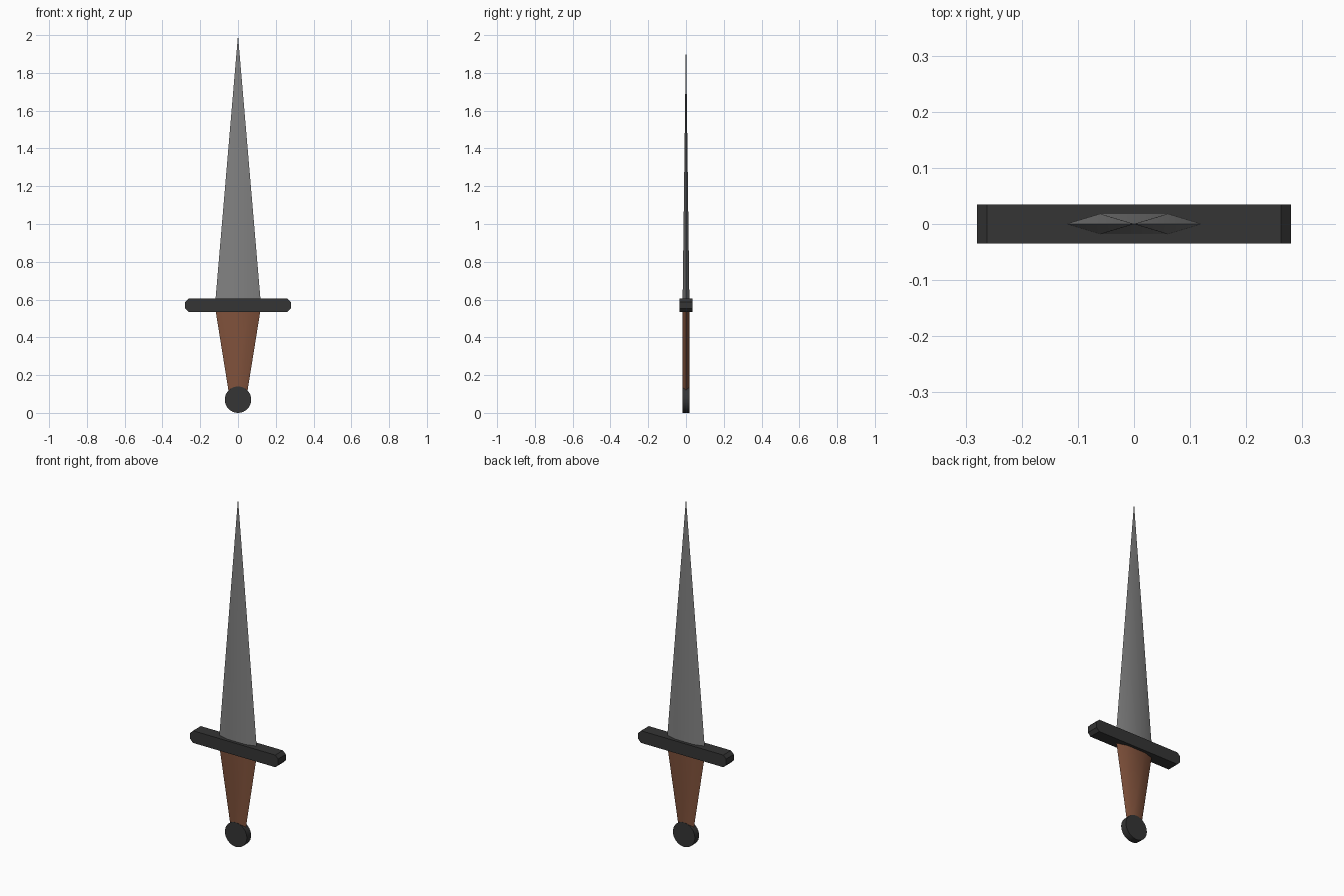
import bpy, bmesh, math

if "Cube" in bpy.data.objects:
    bpy.data.objects.remove(bpy.data.objects["Cube"])


def material(name, rgb):
    m = bpy.data.materials.new(name)
    m.diffuse_color = (*rgb, 1)
    m.use_nodes = True
    m.node_tree.nodes["Principled BSDF"].inputs["Base Color"].default_value = m.diffuse_color
    return m


def finish(bm, name, mat, angle=30):
    bmesh.ops.recalc_face_normals(bm, faces=bm.faces)
    mesh = bpy.data.meshes.new(name)
    bm.to_mesh(mesh)
    bm.free()
    mesh.materials.append(mat)
    obj = bpy.data.objects.new(name, mesh)
    bpy.context.collection.objects.link(obj)
    bpy.ops.object.select_all(action='DESELECT')
    obj.select_set(True)
    bpy.context.view_layer.objects.active = obj
    bpy.ops.object.shade_smooth_by_angle(angle=math.radians(angle))
    return obj


def hex_ring(bm, half_w, half_t, z):
    """Flattened hexagon: sharp edges at +-x, two flats at +-y."""
    pts = [(1, 0), (.5, 1), (-.5, 1), (-1, 0), (-.5, -1), (.5, -1)]
    return [bm.verts.new((x * half_w, y * half_t, z)) for x, y in pts]


def bridge(bm, a, b):
    for i in range(len(a)):
        j = (i + 1) % len(a)
        bm.faces.new((a[i], a[j], b[j], b[i]))


def slab(name, outline, half_t, mat, angle=30):
    """Extrude an x-z outline along y."""
    bm = bmesh.new()
    front = [bm.verts.new((x, -half_t, z)) for x, z in outline]
    back = [bm.verts.new((x, half_t, z)) for x, z in outline]
    bridge(bm, front, back)
    bm.faces.new(front)
    bm.faces.new(back)
    return finish(bm, name, mat, angle)


steel = material("steel", (0.22, 0.22, 0.22))
dark = material("dark_metal", (0.035, 0.035, 0.035))
leather = material("brown_grip", (0.22, 0.085, 0.045))

# Blade: hexagonal base tapering to a point
bm = bmesh.new()
base = hex_ring(bm, 0.12, 0.018, 0.59)
tip = bm.verts.new((0, 0, 2.0))
for i in range(6):
    bm.faces.new((base[i], base[(i + 1) % 6], tip))
bm.faces.new(base)
finish(bm, "blade", steel)

# Grip: same section, narrowing towards the pommel at constant thickness
bm = bmesh.new()
low = hex_ring(bm, 0.05, 0.018, 0.115)
high = hex_ring(bm, 0.12, 0.018, 0.55)
bridge(bm, low, high)
bm.faces.new(low)
bm.faces.new(high)
finish(bm, "grip", leather)

# Crossguard: bar with chamfered ends
w, h, c, zc = 0.28, 0.035, 0.018, 0.57
quarter = [(w, h - c), (w - c, h)]
outline = (quarter + [(-x, z) for x, z in reversed(quarter)]
           + [(-x, -z) for x, z in quarter]
           + [(x, -z) for x, z in reversed(quarter)])
slab("crossguard", [(x, z + zc) for x, z in outline], 0.035, dark)

# Pommel: flat round disc
circle = [(0.07 * math.cos(math.tau * i / 32), 0.07 + 0.07 * math.sin(math.tau * i / 32))
          for i in range(32)]
slab("pommel", circle, 0.019, dark)
